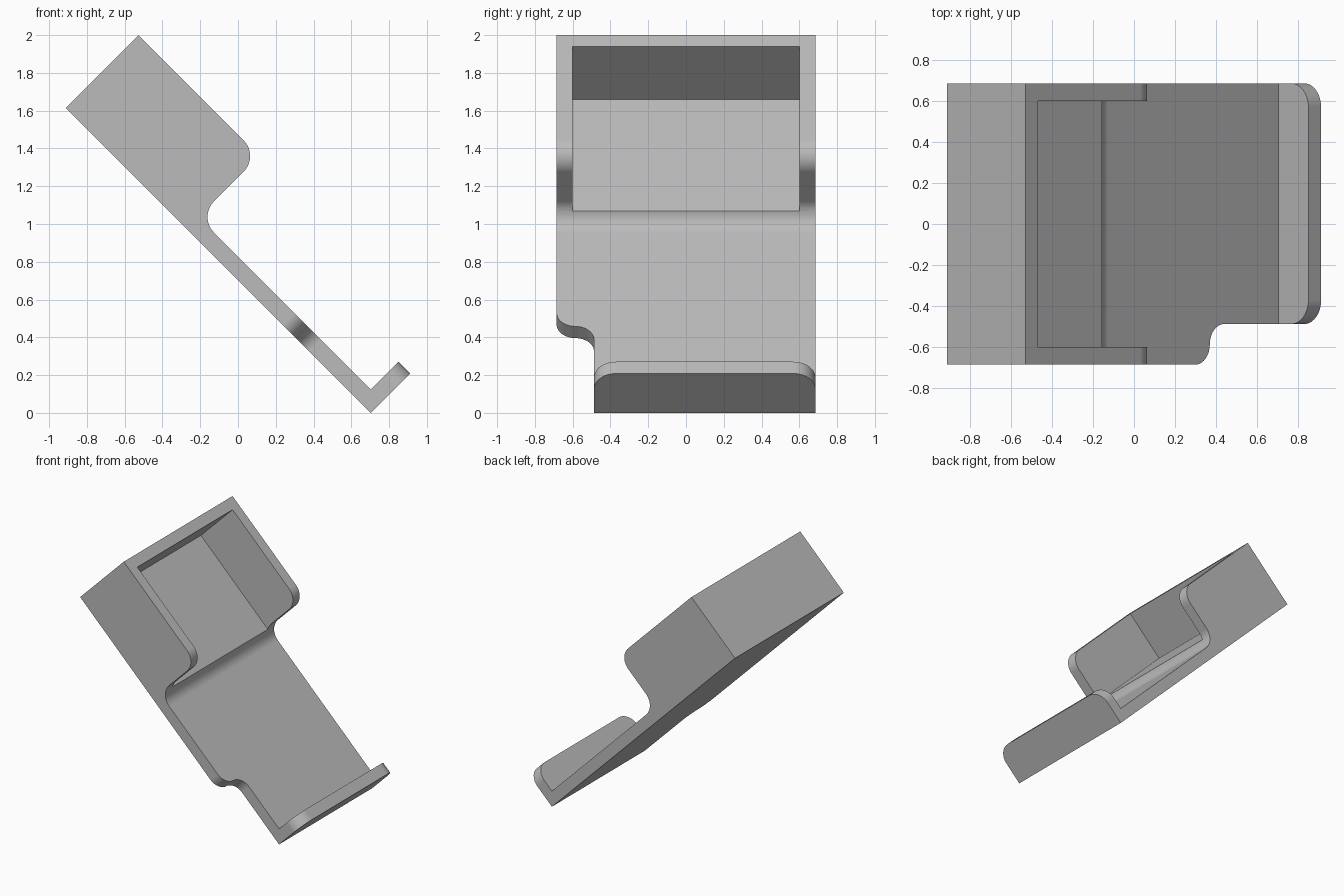
import bpy, bmesh
from math import sin, cos, radians, sqrt
from mathutils import Vector

cube = bpy.data.objects.get("Cube")
if cube:
    bpy.data.objects.remove(cube, do_unlink=True)

# Tilted frame: U runs up the back plate, V stands out from it, Y is the width
U = Vector((-1, 0, 1)) / sqrt(2)
V = Vector((1, 0, 1)) / sqrt(2)
Y = Vector((0, 1, 0))
ORIGIN = Vector((0.703, 0, 0))

LENGTH, DEPTH, WALL = 2.284, 0.544, 0.088
HALF, STEP = 0.685, 0.487       # half width, and where the notch ends
BOX, ROUND, SMALL = 1.379, 0.117, 0.1
LIP = 0.295

grey = bpy.data.materials.new("plain grey")
grey.use_nodes = True
grey.diffuse_color = (0.5, 0.5, 0.5, 1)
grey.node_tree.nodes["Principled BSDF"].inputs["Base Color"].default_value = (0.5, 0.5, 0.5, 1)


def arc(a, b, r, start, end, n=12):
    """Points on a circular arc, angles in degrees."""
    angles = [radians(start + (end - start) * i / n) for i in range(n + 1)]
    return [(a + r * cos(t), b + r * sin(t)) for t in angles]


def prism(name, outline, axis_a, axis_b, direction, low, high):
    """Extrude a flat outline from low to high along a direction."""
    bm = bmesh.new()
    verts = [bm.verts.new(ORIGIN + axis_a * a + axis_b * b + direction * low) for a, b in outline]
    face = bm.faces.new(verts)
    grown = bmesh.ops.extrude_face_region(bm, geom=[face], use_keep_orig=True)["geom"]
    moved = [g for g in grown if isinstance(g, bmesh.types.BMVert)]
    bmesh.ops.translate(bm, verts=moved, vec=direction * (high - low))
    bmesh.ops.recalc_face_normals(bm, faces=bm.faces[:])
    mesh = bpy.data.meshes.new(name)
    bm.to_mesh(mesh)
    bm.free()
    mesh.materials.append(grey)
    obj = bpy.data.objects.new(name, mesh)
    bpy.context.collection.objects.link(obj)
    return obj


def combine(target, other, operation):
    mod = target.modifiers.new(other.name, "BOOLEAN")
    mod.operation, mod.solver, mod.object = operation, "EXACT", other
    bpy.context.view_layer.objects.active = target
    bpy.ops.object.modifier_apply(modifier=mod.name)
    bpy.data.objects.remove(other, do_unlink=True)


# Back plate and box, with a hollow fillet below and a rounded corner above
side = [(0, 0), (0, WALL)]
side += arc(BOX - ROUND, WALL + ROUND, ROUND, -90, 0)
side += arc(BOX + ROUND, DEPTH - ROUND, ROUND, 180, 90)
side += [(LENGTH, DEPTH), (LENGTH, 0)]
holder = prism("wall_holder", side, U, V, Y, -HALF, HALF)

# Open pocket in the box
pocket = [(1.0, -0.6), (2.199, -0.6), (2.199, 0.6), (1.0, 0.6)]
combine(holder, prism("pocket_cutter", pocket, U, Y, V, 0.148, 1), "DIFFERENCE")

# S-shaped notch in the lower front corner
mid = 0.56
notch = [(-0.5, -1), (-0.5, -STEP)]
notch += arc(mid - SMALL, -STEP - SMALL, SMALL, 90, 0)
notch += arc(mid + SMALL, -HALF + SMALL, SMALL, 180, 270)[1:]
notch += [(mid + SMALL, -1)]
combine(holder, prism("notch_cutter", notch, U, Y, V, -0.5, 0.5), "DIFFERENCE")

# Lip across the lower end with rounded outer corners
lip = [(-STEP, 0)]
lip += arc(-STEP + ROUND, LIP - ROUND, ROUND, 180, 90)
lip += arc(HALF - ROUND, LIP - ROUND, ROUND, 90, 0)
lip += [(HALF, 0)]
combine(holder, prism("lip", lip, Y, V, U, 0, WALL), "UNION")

# Smooth the rounds and keep the flats flat
bpy.ops.object.select_all(action="DESELECT")
holder.select_set(True)
bpy.context.view_layer.objects.active = holder
bpy.ops.object.shade_smooth_by_angle(angle=radians(30))
weighted = holder.modifiers.new("flat_faces", "WEIGHTED_NORMAL")
weighted.keep_sharp = True
